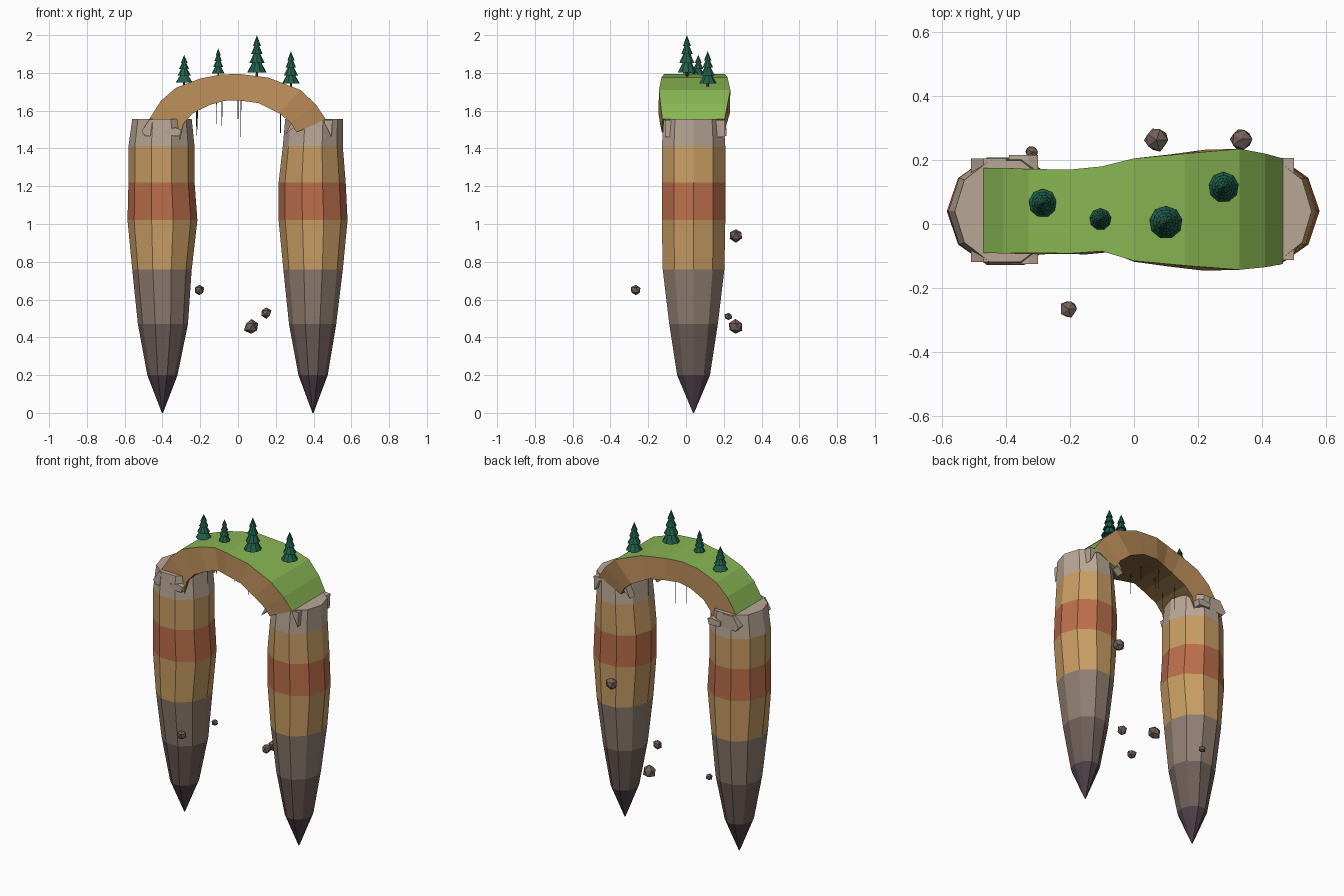
import bpy, bmesh, math, random
from mathutils import Vector

if "Cube" in bpy.data.objects:
    bpy.data.objects.remove(bpy.data.objects["Cube"])

random.seed(4)


def mat(name, r, g, b):
    m = bpy.data.materials.new(name)
    m.diffuse_color = (r ** 2.2, g ** 2.2, b ** 2.2, 1)
    m.use_nodes = True
    m.node_tree.nodes["Principled BSDF"].inputs["Base Color"].default_value = m.diffuse_color
    return m


PURPLE = mat("deep_rock", .32, .26, .30)
DARK = mat("dark_rock", .43, .37, .35)
STONE = mat("stone", .56, .49, .44)
TAN = mat("tan_rock", .78, .61, .39)
RED = mat("red_rock", .73, .43, .30)
PALE = mat("pale_rock", .72, .65, .58)
EARTH = mat("arch_earth", .74, .56, .36)
UNDER = mat("arch_underside", .50, .39, .24)
GRASS = mat("grass", .53, .71, .33)
PINE = mat("pine", .15, .38, .30)
BARK = mat("bark", .35, .25, .18)
ROCK = mat("loose_rock", .45, .38, .36)
ROOT = mat("root", .33, .26, .2)


def finish(name, bm, mats):
    bmesh.ops.recalc_face_normals(bm, faces=bm.faces)
    me = bpy.data.meshes.new(name)
    bm.to_mesh(me)
    bm.free()
    for m in mats:
        me.materials.append(m)
    ob = bpy.data.objects.new(name, me)
    bpy.context.collection.objects.link(ob)
    return ob


def loft(bm, rings, mats):
    """Bridge equal rings; mats gives the material index of each band."""
    vs = [[bm.verts.new(p) for p in r] for r in rings]
    n = len(vs[0])
    for k, (a, b) in enumerate(zip(vs, vs[1:])):
        for i in range(n):
            j = (i + 1) % n
            bm.faces.new((a[i], a[j], b[j], b[i])).material_index = mats(k, i)
    for k, r in ((0, vs[0]), (len(vs) - 2, vs[-1])):
        bm.faces.new(r).material_index = mats(k, 0)


# Banded rock pillars: z, left x, right x, half depth
LEFT = [(0, -.403, -.397, .003), (.2, -.48, -.32, .088), (.47, -.53, -.265, .13),
        (.76, -.56, -.245, .165), (1.02, -.585, -.215, .17), (1.22, -.58, -.23, .17),
        (1.41, -.58, -.23, .17), (1.555, -.56, -.245, .16)]
RIGHT = [(0, .394, .4, .003), (.2, .32, .475, .088), (.47, .27, .52, .13),
         (.76, .24, .555, .165), (1.02, .215, .58, .17), (1.22, .215, .57, .17),
         (1.41, .237, .555, .17), (1.555, .25, .555, .16)]
for name, prof in (("left_pillar", LEFT), ("right_pillar", RIGHT)):
    rings = []
    for z, x0, x1, d in prof:
        ring = []
        for i in range(10):
            a = math.tau * i / 10
            ring.append(((x0 + x1) / 2 + (x1 - x0) / 2 * math.cos(a),
                         .04 + d * 1.04 * math.sin(a), z))
        rings.append(ring)
    bm = bmesh.new()
    loft(bm, rings, lambda k, i: k)
    finish(name, bm, [PURPLE, DARK, STONE, TAN, RED, TAN, PALE])

# Grass-topped arch: top x,z, underside x,z, front y, back y
ARCH = [(-.47, 1.555, -.31, 1.435, -.09, .175), (-.41, 1.65, -.29, 1.53, -.092, .175),
        (-.33, 1.72, -.24, 1.585, -.09, .172), (-.2, 1.77, -.15, 1.63, -.092, .17),
        (-.1, 1.79, -.075, 1.652, -.085, .18), (0, 1.795, 0, 1.655, -.115, .205),
        (.16, 1.775, .11, 1.64, -.13, .22), (.33, 1.71, .22, 1.585, -.143, .235),
        (.41, 1.635, .28, 1.535, -.135, .22), (.465, 1.555, .31, 1.485, -.125, .205)]
rings = [[(tx, y0, tz), (tx, y1, tz), (bx, y1 - .003, bz), (bx, y0 - .003, bz)]
         for tx, tz, bx, bz, y0, y1 in ARCH]
bm = bmesh.new()
loft(bm, rings, lambda k, i: (0, 1, 2, 1)[i])
finish("grassy_arch", bm, [GRASS, EARTH, UNDER])

# Broken rock lips where the arch meets the pillars
BLOCK = [(-.51, 1.49), (-.47, 1.553), (-.40, 1.553), (-.385, 1.47), (-.49, 1.465)]
CHIP = [(-.385, 1.47), (-.39, 1.5), (-.33, 1.51), (-.30, 1.5), (-.31, 1.465)]
WEDGE = [(.25, 1.47), (.29, 1.553), (.36, 1.54), (.28, 1.50)]
SPIKE = [(.38, 1.552), (.5, 1.55), (.495, 1.46), (.46, 1.53)]
for name, poly, yin, yout in (
        ("front_left_lip", BLOCK, -.06, -.118), ("front_left_chip", CHIP, -.07, -.125),
        ("back_left_lip", BLOCK, .14, .205), ("back_left_chip", CHIP, .15, .215),
        ("front_right_wedge", WEDGE, -.07, -.125), ("front_right_spike", SPIKE, -.06, -.112),
        ("back_right_wedge", WEDGE, .15, .2), ("back_right_spike", SPIKE, .15, .206)):
    bm = bmesh.new()
    loft(bm, [[(x, yin, z) for x, z in poly], [(x, yout, z) for x, z in poly]],
         lambda k, i: 0)
    finish(name, bm, [PALE])


def cone(bm, base, r1, r2, h, sides, mi, turn=0.0):
    vs = bmesh.ops.create_cone(bm, cap_ends=True, segments=sides, radius1=r1,
                               radius2=r2, depth=h)["verts"]
    c, s = math.cos(turn), math.sin(turn)
    for v in vs:
        x, y, z = v.co
        v.co = Vector((x * c - y * s, x * s + y * c, z + h / 2)) + Vector(base)
    for f in {f for v in vs for f in v.link_faces}:
        f.material_index = mi


# Pine trees: trunk and four stacked tiers
for n, (x, y, z, top, r) in enumerate([(-.285, .065, 1.73, 1.895, .045),
                                       (-.105, .015, 1.78, 1.93, .034),
                                       (.10, .005, 1.775, 2.0, .052),
                                       (.28, .115, 1.72, 1.915, .048)]):
    h = top - z
    bm = bmesh.new()
    cone(bm, (x, y, z), r * .14, r * .12, h * .3, 6, 0)
    for t, (lo, hi, w, tip) in enumerate([(.12, .42, 1, .3), (.34, .62, .8, .22),
                                          (.55, .8, .6, .15), (.74, 1, .42, 0)]):
        cone(bm, (x, y, z + lo * h), r * w, r * tip, (hi - lo) * h, 9, 1, t * .4)
    finish("pine_tree_%d" % (n + 1), bm, [BARK, PINE])

# Floating loose rocks
for n, (x, y, z, r) in enumerate([(-.205, -.265, .65, .03), (.07, .262, .455, .04),
                                  (.15, .07, .53, .03), (.335, .265, .94, .037),
                                  (-.32, .225, .51, .022)]):
    bm = bmesh.new()
    bmesh.ops.create_icosphere(bm, subdivisions=1, radius=r)
    for v in bm.verts:
        v.co = v.co * random.uniform(.85, 1.1) + Vector((x, y, z))
    finish("loose_rock_%d" % (n + 1), bm, [ROCK])

# Thin roots hanging under the arch
for n, (x, y, z1, z0) in enumerate([(-.22, .1, 1.61, 1.45), (-.215, 0, 1.61, 1.5),
                                    (-.115, .05, 1.65, 1.53), (-.085, .12, 1.66, 1.5),
                                    (0, -.03, 1.66, 1.52), (.015, .08, 1.66, 1.46),
                                    (.225, .05, 1.6, 1.44)]):
    bm = bmesh.new()
    cone(bm, (x, y, z0), .0008, .0028, z1 - z0, 4, 0)
    finish("hanging_root_%d" % (n + 1), bm, [ROOT])
